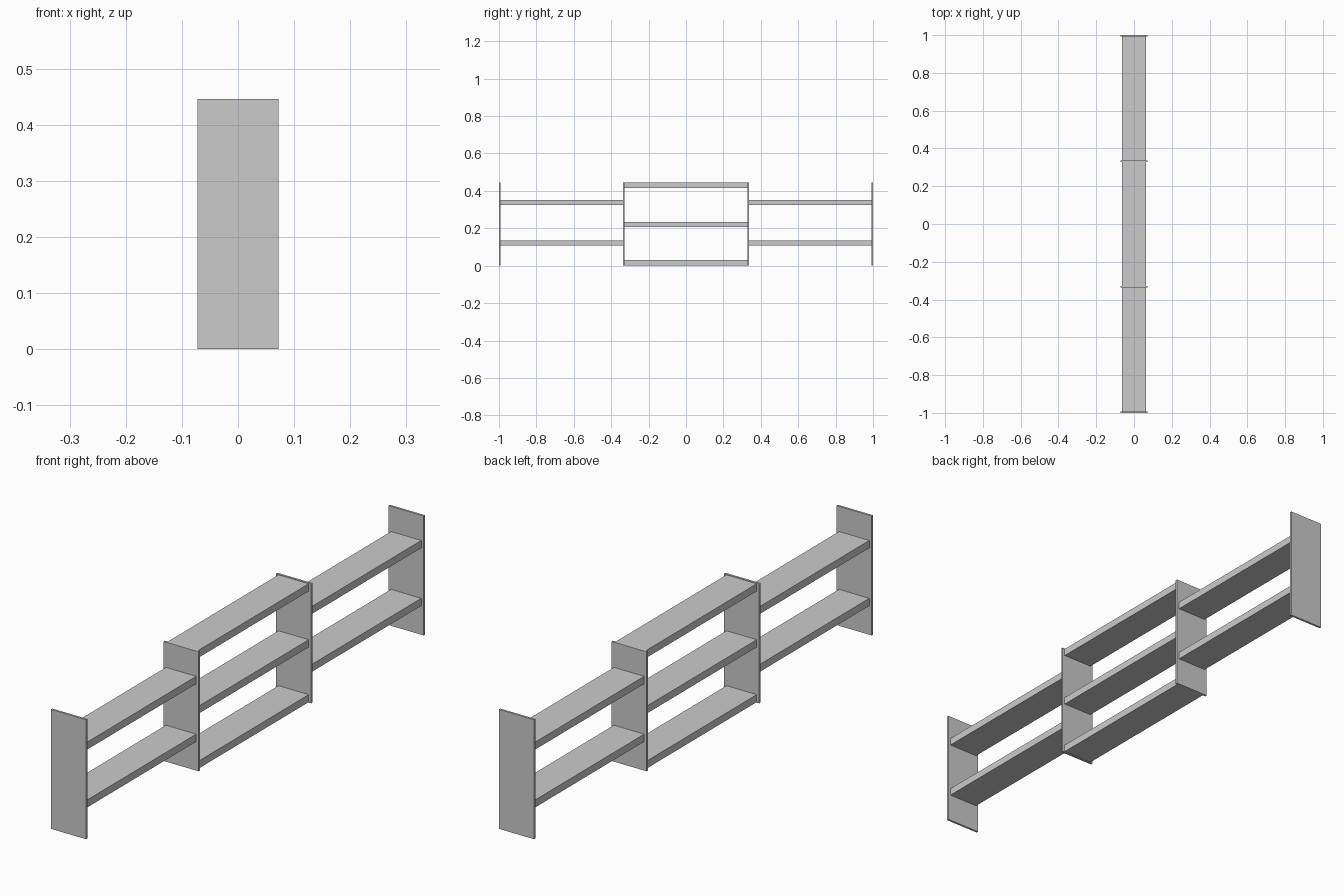
import bpy

cube = bpy.data.objects.get("Cube")
if cube:
    bpy.data.objects.remove(cube, do_unlink=True)

grey = bpy.data.materials.new("light_grey")
grey.use_nodes = True
COLOR = (0.6, 0.6, 0.6, 1)
grey.diffuse_color = COLOR
grey.node_tree.nodes["Principled BSDF"].inputs["Base Color"].default_value = COLOR

HEIGHT = 0.446
PANEL = 0.008          # panel thickness
PANEL_DEPTH = 0.145
SHELF = 0.028          # shelf thickness
SHELF_DEPTH = 0.125
END, MID = 0.996, 0.332  # panel centres along y


def board(name, depth, y0, y1, z0, z1):
    bpy.ops.mesh.primitive_cube_add(size=1, location=(0, (y0 + y1) / 2, (z0 + z1) / 2))
    ob = bpy.context.object
    ob.name = name
    ob.scale = (depth, y1 - y0, z1 - z0)
    bpy.ops.object.transform_apply(location=False, rotation=False, scale=True)
    ob.data.materials.append(grey)


# Upright panels
for name, y in (("front_end", -END), ("front_middle", -MID),
                ("back_middle", MID), ("back_end", END)):
    board(name + "_panel", PANEL_DEPTH, y - PANEL / 2, y + PANEL / 2, 0, HEIGHT)

# Shelves of the centre bay
half = PANEL / 2
for name, z in (("bottom", 0.002), ("middle", 0.207), ("top", 0.416)):
    board("centre_" + name + "_shelf", SHELF_DEPTH, half - MID, MID - half, z, z + SHELF)

# Shelves of the two outer bays
for bay, y0, y1 in (("front", -END, -MID), ("back", MID, END)):
    for name, z in (("lower", 0.108), ("upper", 0.324)):
        board(f"{bay}_{name}_shelf", SHELF_DEPTH, y0 + half, y1 - half, z, z + SHELF)
